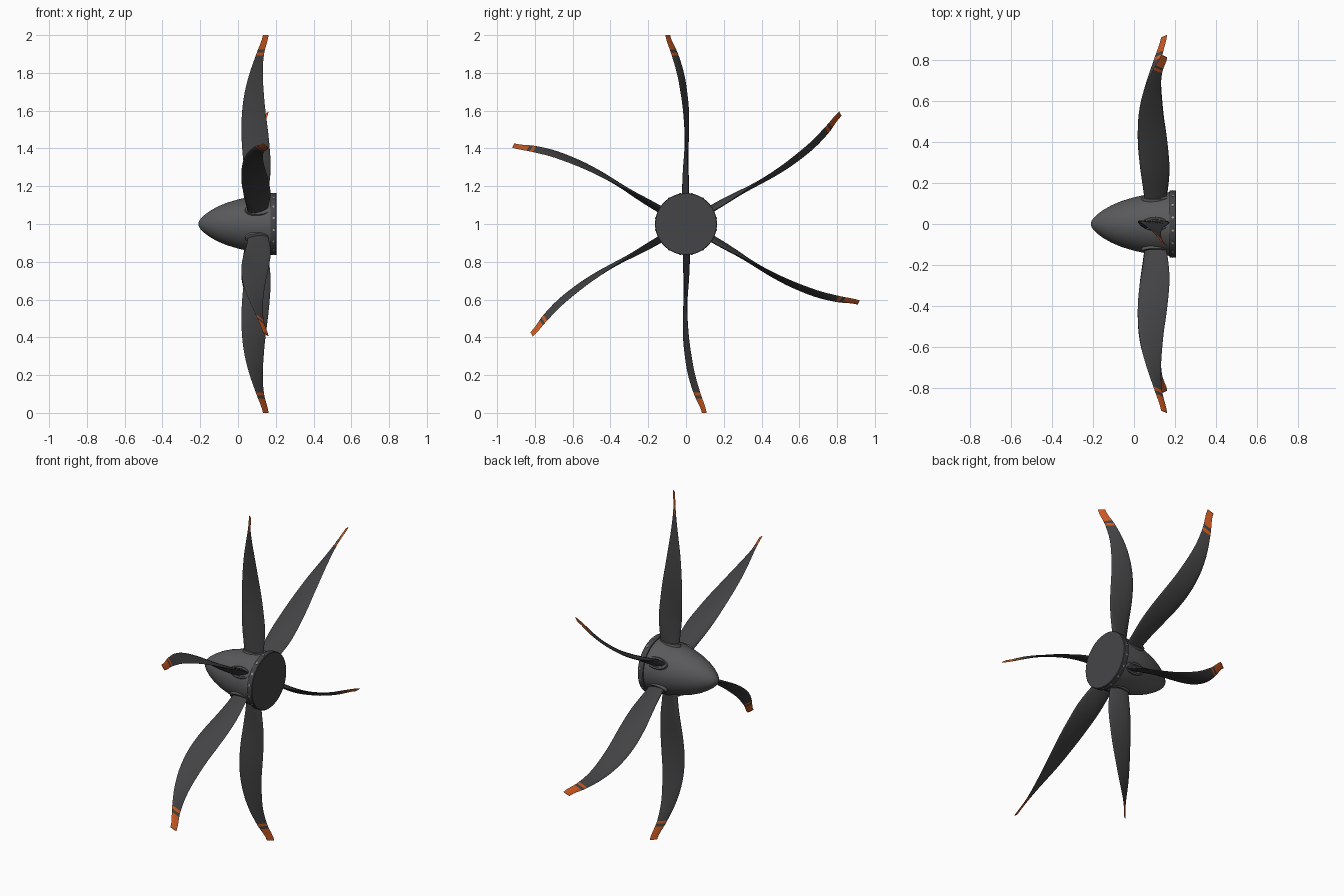
import bpy, bmesh, math
from math import sin, cos, pi

if "Cube" in bpy.data.objects:
    bpy.data.objects.remove(bpy.data.objects["Cube"])

def material(name, rgb):
    m = bpy.data.materials.new(name)
    m.diffuse_color = (*rgb, 1)
    m.use_nodes = True
    m.node_tree.nodes["Principled BSDF"].inputs["Base Color"].default_value = m.diffuse_color
    return m

BLADE = material("blade_grey", (0.055, 0.055, 0.058))
ORANGE = material("tip_orange", (0.60, 0.10, 0.015))
SHELL = material("spinner_grey", (0.10, 0.10, 0.105))
DARK = material("flange_grey", (0.06, 0.06, 0.065))
STEEL = material("bolt_steel", (0.35, 0.35, 0.35))

def loft(name, rings, mats, closed_ends=True, angle=35, face_mat=None):
    """Skin a list of equal-length point rings."""
    bm = bmesh.new()
    vs = [[bm.verts.new(p) for p in ring] for ring in rings]
    n = len(rings[0])
    for i in range(len(vs) - 1):
        for j in range(n):
            k = (j + 1) % n
            f = bm.faces.new((vs[i][j], vs[i][k], vs[i + 1][k], vs[i + 1][j]))
            f.material_index = face_mat(i) if face_mat else 0
    if closed_ends:
        bm.faces.new(vs[0])
        bm.faces.new(vs[-1]).material_index = face_mat(len(vs) - 2) if face_mat else 0
    bmesh.ops.remove_doubles(bm, verts=bm.verts, dist=1e-6)
    bmesh.ops.recalc_face_normals(bm, faces=bm.faces)
    me = bpy.data.meshes.new(name)
    bm.to_mesh(me)
    bm.free()
    for m in mats:
        me.materials.append(m)
    ob = bpy.data.objects.new(name, me)
    bpy.context.collection.objects.link(ob)
    ob.location = (0, 0, 1)
    bpy.ops.object.select_all(action='DESELECT')
    ob.select_set(True)
    bpy.context.view_layer.objects.active = ob
    bpy.ops.object.shade_smooth_by_angle(angle=math.radians(angle))
    return ob

def lathe(name, profile, mat, n=64):
    """Revolve (x, radius) pairs about the shaft axis."""
    rings = [[(x, r * cos(2 * pi * j / n), r * sin(2 * pi * j / n)) for j in range(n)]
             for x, r in profile]
    return loft(name, rings, [mat])

def repeat(ob, count, offset=0.0):
    """Copy an object evenly around the shaft axis."""
    ob.rotation_euler.x = offset
    for k in range(1, count):
        c = ob.copy()
        c.rotation_euler.x = offset + 2 * pi * k / count
        bpy.context.collection.objects.link(c)

# Spinner nose cone
nose = [(-0.21, 0.002), (-0.207, 0.014), (-0.198, 0.028), (-0.18, 0.046), (-0.15, 0.068),
        (-0.11, 0.091), (-0.06, 0.112), (0.0, 0.130), (0.06, 0.143), (0.12, 0.151), (0.174, 0.155)]
lathe("spinner", nose, SHELL)

# Rear flange and its radial bolts
lathe("rear_flange", [(0.172, 0.14), (0.172, 0.162), (0.175, 0.164), (0.202, 0.164),
                      (0.205, 0.161), (0.205, 0.001)], DARK)
bolt = [[(0.189 + 0.006 * cos(2 * pi * j / 8), 0.006 * sin(2 * pi * j / 8), z)
         for j in range(8)] for z in (0.158, 0.1665)]
repeat(loft("flange_bolt", bolt, [STEEL]), 16, pi / 16)

# Blade stations: radius, leading x, trailing x, mean y, leading-minus-trailing y, thickness
stations = [
    (0.10, 0.055, 0.152, 0.0, -0.018, 0.036),
    (0.20, 0.045, 0.165, 0.0, -0.024, 0.030),
    (0.30, 0.032, 0.173, 0.0, -0.015, 0.026),
    (0.40, 0.022, 0.168, 0.002, 0.004, 0.022),
    (0.50, 0.018, 0.158, 0.003, 0.018, 0.019),
    (0.60, 0.022, 0.145, -0.001, 0.028, 0.016),
    (0.70, 0.036, 0.136, -0.012, 0.034, 0.013),
    (0.80, 0.062, 0.131, -0.030, 0.037, 0.010),
    (0.90, 0.097, 0.138, -0.060, 0.036, 0.007),
    (1.00, 0.132, 0.162, -0.097, 0.025, 0.004)]

def station(r):
    """Catmull-Rom sample of the station table."""
    s = (r - 0.1) / 0.1
    i = min(int(s + 1e-9), len(stations) - 2)
    t = s - i
    p = [stations[min(max(i + d, 0), len(stations) - 1)] for d in (-1, 0, 1, 2)]
    return [0.5 * (2 * b + (c - a) * t + (2 * a - 5 * b + 4 * c - d) * t * t
                   + (3 * b - a - 3 * c + d) * t ** 3) for a, b, c, d in zip(*p)][1:]

def section(r, n=24):
    """Teardrop blade section, rounded at the leading edge."""
    lx, tx, my, dy, th = station(r)
    cx, cy = tx - lx, -dy
    length = math.hypot(cx, cy)
    nx, ny = -cy / length, cx / length
    pts = []
    for j in range(n):
        a = 2 * pi * j / n
        u = (1 - cos(a)) / 2
        h = 0.5 * th * sin(a) * (1.2 - 0.5 * u)
        pts.append((lx + cx * u + nx * h, my + dy / 2 + cy * u + ny * h, r))
    return pts

# Six blades with orange tips and a stripe
radii = [0.10 + 0.04 * i for i in range(20)] + [0.893, 0.909, 0.925, 0.95, 0.975, 1.0]
def tip_colour(i):
    mid = (radii[i] + radii[i + 1]) / 2
    return 1 if 0.893 < mid < 0.909 or mid > 0.925 else 0
repeat(loft("blade", [section(r) for r in radii], [BLADE, ORANGE],
            angle=50, face_mat=tip_colour), 6)

# Oval collars where the blades enter the spinner
collar = [[(0.104 + (0.064 + g) * cos(2 * pi * j / 32), (0.03 + g) * sin(2 * pi * j / 32), z)
           for j in range(32)]
          for g, z in ((0.003, 0.11), (0.003, 0.148), (0.0, 0.154), (-0.008, 0.155), (-0.010, 0.150))]
repeat(loft("blade_collar", collar, [SHELL]), 6)
